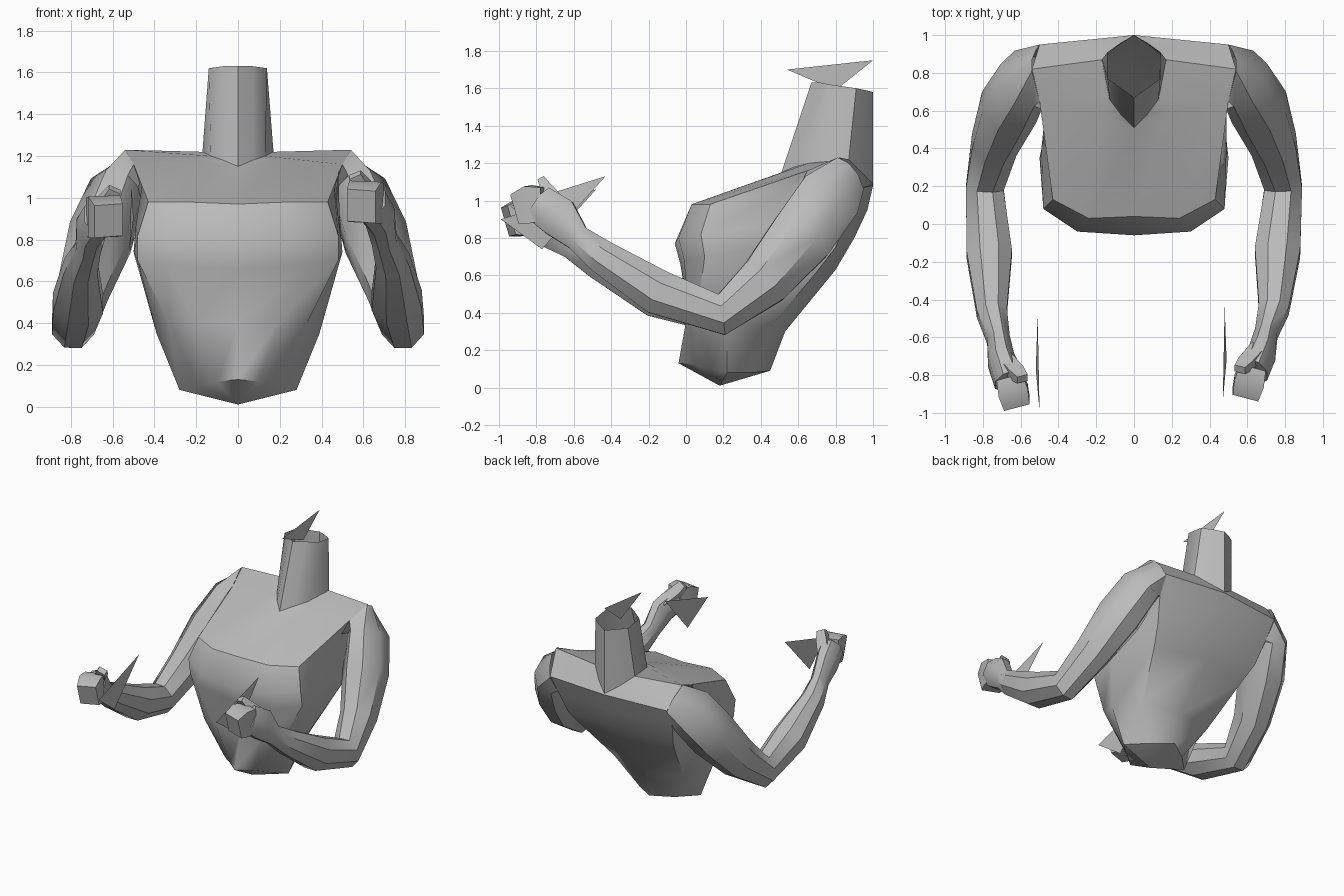
import bpy, bmesh, math
from mathutils import Vector

cube = bpy.data.objects.get("Cube")
if cube:
    bpy.data.objects.remove(cube, do_unlink=True)

grey = bpy.data.materials.new("plain grey")
grey.use_nodes = True
colour = (.5, .5, .5, 1)
grey.diffuse_color = colour
grey.node_tree.nodes["Principled BSDF"].inputs["Base Color"].default_value = colour


def finish(bm, name, angle=40):
    """Turn a bmesh into a named, shaded object."""
    bmesh.ops.recalc_face_normals(bm, faces=bm.faces)
    mesh = bpy.data.meshes.new(name)
    bm.to_mesh(mesh)
    bm.free()
    mesh.materials.append(grey)
    obj = bpy.data.objects.new(name, mesh)
    bpy.context.collection.objects.link(obj)
    bpy.ops.object.select_all(action="DESELECT")
    obj.select_set(True)
    bpy.context.view_layer.objects.active = obj
    bpy.ops.object.shade_smooth_by_angle(angle=math.radians(angle))
    return obj


def loft(name, rings, start=None, end=None):
    """Skin closed rings; a start or end point closes that side with a fan."""
    bm = bmesh.new()
    loops = [[bm.verts.new(p) for p in ring] for ring in rings]
    count = len(loops[0])
    for low, high in zip(loops, loops[1:]):
        for i in range(count):
            j = (i + 1) % count
            bm.faces.new((low[i], low[j], high[j], high[i]))
    for tip, loop in ((start, loops[0]), (end, loops[-1])):
        if tip is not None:
            centre = bm.verts.new(tip)
            for i in range(count):
                bm.faces.new((centre, loop[i], loop[(i + 1) % count]))
    return finish(bm, name)


def mirrored(half):
    """Complete a half section that runs from front centre to back centre."""
    return half + [(-x, y, z) for x, y, z in half[-2:0:-1]]


def tube(name, path, side, sides=8, drift=(0, 0, 0), root=None):
    """Skin a path of (centre, half width, half height), from an optional root ring."""
    flip = Vector((side, 1, 1))
    points = []
    for i, (centre, width, height) in enumerate(path):
        shift = Vector(drift) * max(0, i - 3) / 5
        points.append(Vector(centre) + shift)
    rings = [[Vector(p) * flip for p in root]] if root else []
    for i, (centre, width, height) in enumerate(path):
        before = points[i] - points[max(i - 1, 0)]
        after = points[min(i + 1, len(path) - 1)] - points[i]
        along = (before.normalized() + after.normalized()).normalized()
        across = Vector((1, 0, 0))
        across = (across - along * across.dot(along)).normalized()
        up = along.cross(across)
        ring = []
        for k in range(sides):
            turn = math.tau * (k + .5) / sides
            grow = 1 / math.cos(math.pi / sides)
            p = points[i] + grow * (across * width * math.cos(turn) + up * height * math.sin(turn))
            ring.append(p * flip)
        rings.append(ring)
    start = None if root else points[0] * flip
    return loft(name, rings, start, points[-1] * flip)


def sheet(name, corners):
    """A single flat triangle."""
    bm = bmesh.new()
    bm.faces.new([bm.verts.new(p) for p in corners])
    return finish(bm, name)


# Torso sections, from the hips to the shoulders, then the neck
torso = [
    [(0, -.04, .13), (.1, .05, .12), (.19, .13, .1), (.28, .22, .08), (.15, .35, .08), (0, .45, .09)],
    [(0, .03, .4), (.2, .01, .41), (.33, .06, .4), (.39, .22, .35), (.3, .45, .32), (0, .53, .3)],
    [(0, -.03, .66), (.34, -.01, .68), (.48, .1, .7), (.5, .35, .74), (.4, .7, .62), (0, .8, .63)],
    [(0, -.06, .77), (.3, -.04, .8), (.48, .08, .82), (.49, .4, .86), (.45, .8, .75), (0, .9, .8)],
    [(0, .04, .97), (.24, .03, .98), (.43, .13, .98), (.46, .55, 1.06), (.49, .87, .93), (0, .97, .95)],
    [(0, .51, 1.15), (.17, .6, 1.18), (.5, .65, 1.16), (.54, .82, 1.23), (.5, .95, 1.07), (0, 1, 1.08)],
]
neck = [
    [(0, .51, 1.15), (.07, .58, 1.18), (.13, .66, 1.2), (.17, .87, 1.22), (.09, .94, 1.15), (0, 1, 1.09)],
    [(0, .67, 1.63), (.07, .72, 1.63), (.14, .77, 1.62), (.14, .91, 1.6), (.07, .96, 1.59), (0, 1, 1.58)],
]
loft("torso_and_neck", [mirrored(h) for h in torso + neck], start=(0, .18, .01))

# Shoulder edge where the arm grows out of the torso, then arm sections
shoulder = [
    (.54, .87, 1.2), (.54, .81, 1.23), (.5, .65, 1.16), (.46, .6, 1.06),
    (.48, .75, .97), (.49, .87, .93), (.5, .95, 1.06), (.52, .92, 1.14),
]
arm = [
    ((.58, .77, 1.02), .13, .17),
    ((.66, .62, .81), .15, .17),
    ((.74, .42, .57), .12, .14),
    ((.79, .19, .39), .1, .11),
    ((.76, -.15, .51), .12, .12),
    ((.74, -.45, .7), .08, .09),
    ((.7, -.58, .8), .06, .07),
    ((.68, -.68, .91), .07, .11),
    ((.63, -.78, .98), .08, .1),
]
thumb = [
    ((.66, -.66, .98), .04, .03),
    ((.59, -.74, 1.06), .04, .03),
    ((.56, -.77, 1.11), .03, .02),
]
fist = [
    ((.63, -.76, .98), .07, .09),
    ((.61, -.83, .98), .08, .1),
    ((.59, -.9, .96), .07, .08),
]
blade = [(.48, -.43, 1.13), (.47, -.94, .97), (.49, -.72, .81)]

# The right hand reaches slightly lower and further forward
for label, side, drift in (("left", 1, (0, 0, 0)), ("right", -1, (.03, -.05, -.07))):
    tube(label + "_arm", arm, side, drift=drift, root=shoulder)
    move = Vector(drift)
    for part, path in (("_thumb", thumb), ("_fist", fist)):
        moved = [(Vector(c) + move, w, h) for c, w, h in path]
        tube(label + part, moved, side, sides=4)
    flip = Vector((side, 1, 1))
    sheet(label + "_hand_sheet", [(Vector(p) + move) * flip for p in blade])

# Sheet standing on the open neck
sheet("neck_sheet", [(0, .54, 1.7), (0, 1, 1.75), (0, .8, 1.59)])
